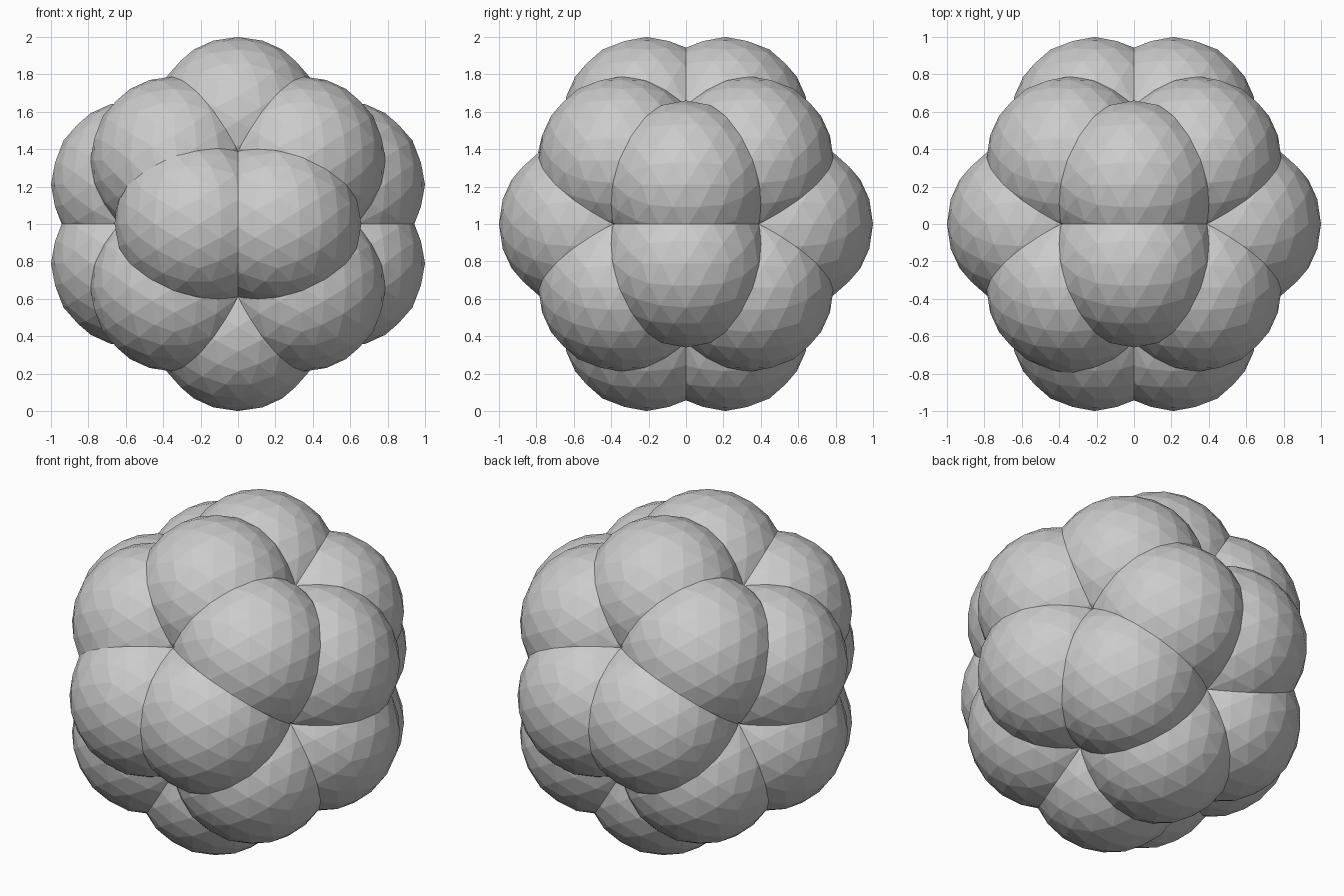
import bpy, bmesh, math
from mathutils import Vector, Matrix

if "Cube" in bpy.data.objects:
    bpy.data.objects.remove(bpy.data.objects["Cube"])

C = 0.34                      # half edge of the inscribed cube
PHI = (1 + math.sqrt(5)) / 2
A, B = C / PHI, C * PHI
R = 1 - B                     # lobe radius, so the cluster spans 2 units

# Lobe centres: the 20 corners of a dodecahedron
S = (-1, 1)
centres = [Vector((x * C, y * C, z * C)) for x in S for y in S for z in S]
for s in S:
    for t in S:
        centres += [Vector((0, s * A, t * B)), Vector((s * A, t * B, 0)),
                    Vector((s * B, 0, t * A))]

# Ball turned so that its facets share the mirror planes of the cluster
turn = Matrix.Rotation(-math.atan(1 / PHI), 4, 'Y')


def add_lobe(target, centre):
    """Add a ball trimmed at the mid plane to each overlapping neighbour."""
    bm = bmesh.new()
    bmesh.ops.create_icosphere(bm, subdivisions=3, radius=R,
                               matrix=Matrix.Translation(centre) @ turn)
    for other in centres:
        if 0.01 < (other - centre).length < 2 * R:
            bmesh.ops.bisect_plane(bm, geom=bm.verts[:] + bm.edges[:] + bm.faces[:],
                                   dist=1e-4, plane_co=(centre + other) / 2,
                                   plane_no=other - centre, clear_outer=True)
    # Drop the hidden inner core
    core = [v for v in bm.verts if v.co.length < 0.4]
    bmesh.ops.delete(bm, geom=core, context='VERTS')
    piece = bpy.data.meshes.new("piece")
    bm.to_mesh(piece)
    bm.free()
    target.from_mesh(piece)
    bpy.data.meshes.remove(piece)


# Cluster of welded lobes
bm = bmesh.new()
for c in centres:
    add_lobe(bm, c)
bmesh.ops.remove_doubles(bm, verts=bm.verts[:], dist=0.002)

# Soften the one blended seam at front left
p, q = Vector((-C, -C, C)), Vector((-A, -B, 0))
seam = []
for v in bm.verts:
    near = [c for c in centres if (v.co - c).length < R + 0.015]
    if len(near) == 2 and p in near and q in near:
        if abs((v.co - p).length - (v.co - q).length) < 0.005:
            seam.append(v)
bmesh.ops.smooth_vert(bm, verts=seam, factor=0.5,
                      use_axis_x=True, use_axis_y=True, use_axis_z=True)

bmesh.ops.recalc_face_normals(bm, faces=bm.faces[:])
bmesh.ops.translate(bm, verts=bm.verts[:], vec=(0, 0, 1))
mesh = bpy.data.meshes.new("ball_cluster")
bm.to_mesh(mesh)
bm.free()
cluster = bpy.data.objects.new("ball_cluster", mesh)
bpy.context.collection.objects.link(cluster)
